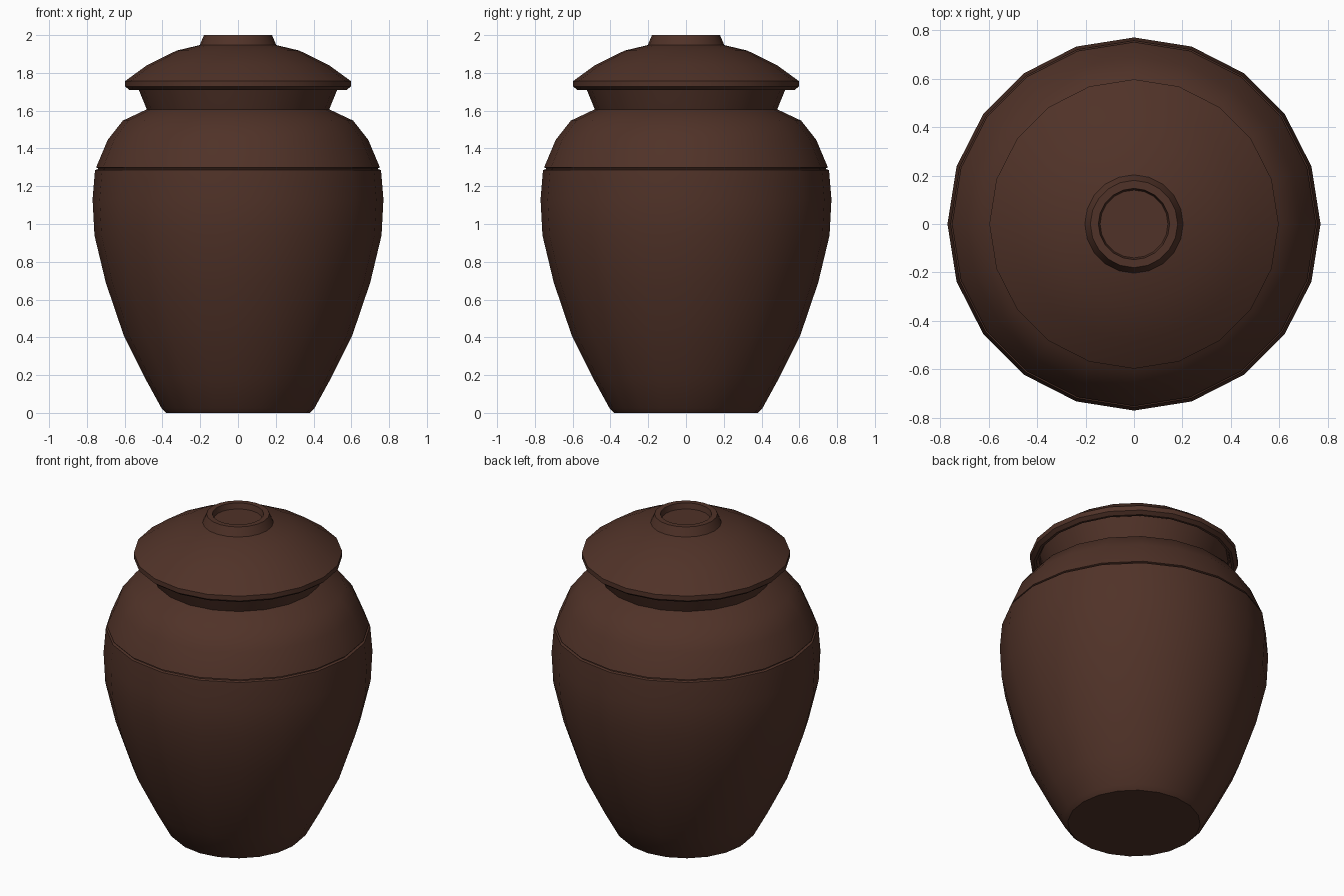
import bpy, bmesh, math

if "Cube" in bpy.data.objects:
    bpy.data.objects.remove(bpy.data.objects["Cube"])

SIDES = 20
clay = bpy.data.materials.new("dark brown clay")
clay.diffuse_color = (0.08, 0.032, 0.021, 1)
clay.use_nodes = True
clay.node_tree.nodes["Principled BSDF"].inputs["Base Color"].default_value = clay.diffuse_color


def lathe(name, profile):
    """Revolve (radius, height) points round z; radius 0 makes a pole."""
    bm = bmesh.new()
    rings = []
    for r, z in profile:
        if r == 0:
            rings.append([bm.verts.new((0, 0, z))] * SIDES)
        else:
            rings.append([bm.verts.new((r * math.cos(math.tau * i / SIDES),
                                        r * math.sin(math.tau * i / SIDES), z))
                          for i in range(SIDES)])
    for a, b in zip(rings, rings[1:]):
        for i in range(SIDES):
            j = (i + 1) % SIDES
            bm.faces.new(list(dict.fromkeys((a[i], a[j], b[j], b[i]))))
    bmesh.ops.recalc_face_normals(bm, faces=bm.faces)
    mesh = bpy.data.meshes.new(name)
    bm.to_mesh(mesh)
    bm.free()
    mesh.materials.append(clay)
    ob = bpy.data.objects.new(name, mesh)
    bpy.context.collection.objects.link(ob)
    bpy.ops.object.select_all(action='DESELECT')
    ob.select_set(True)
    bpy.context.view_layer.objects.active = ob
    bpy.ops.object.shade_smooth_by_angle(angle=math.radians(32))
    return ob


# Jar body: foot, belly, thin groove, shoulder, flared neck
lathe("jar_body", [
    (0, 0), (0.38, 0), (0.405, 0.025), (0.49, 0.18), (0.605, 0.41),
    (0.70, 0.69), (0.76, 0.94), (0.77, 1.13), (0.757, 1.286),
    (0.742, 1.29), (0.742, 1.296), (0.751, 1.30),
    (0.69, 1.445), (0.61, 1.547), (0.483, 1.607),
    (0.525, 1.71), (0.54, 1.75), (0, 1.75)])

# Lid: hollow rim, dome, and ring-shaped knob with a shallow recess
lathe("lid", [
    (0, 1.752), (0.55, 1.752), (0.56, 1.71), (0.575, 1.71), (0.597, 1.727),
    (0.597, 1.757), (0.48, 1.842), (0.325, 1.918), (0.203, 1.947),
    (0.18, 2.0), (0.147, 2.0), (0.14, 1.965), (0, 1.965)])
